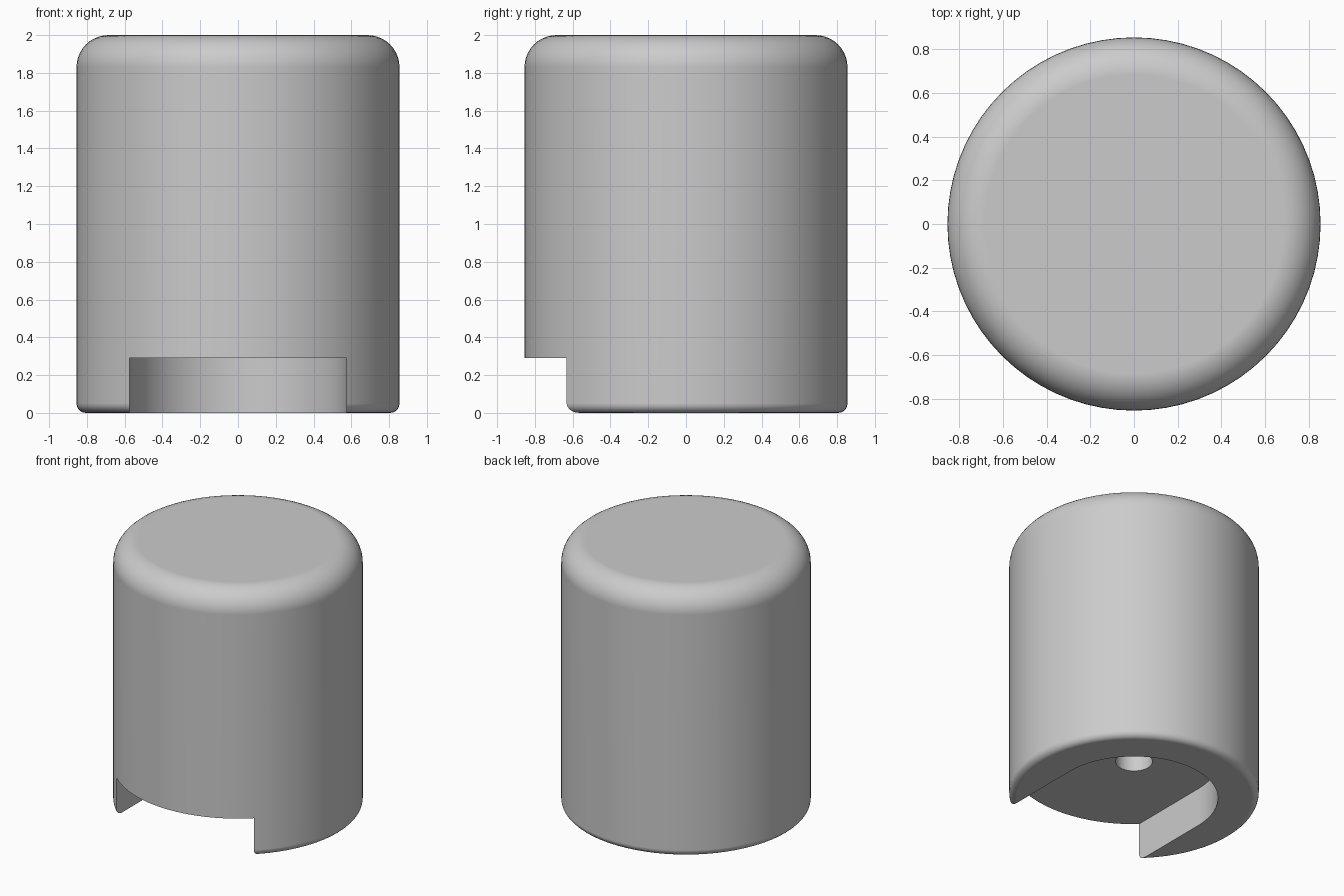
import bpy, bmesh, math

old = bpy.data.objects.get("Cube")
if old:
    bpy.data.objects.remove(old, do_unlink=True)

RADIUS, HEIGHT = 0.855, 2.0
TOP_ROUND, BASE_ROUND = 0.17, 0.05
SLOT_HALF, SLOT_TOP = 0.575, 0.29
HOLE_RADIUS, HOLE_TOP = 0.126, 1.2
SEGMENTS = 72

grey = bpy.data.materials.new("plain grey")
grey.use_nodes = True
colour = (0.6, 0.6, 0.6, 1)
grey.diffuse_color = colour
grey.node_tree.nodes["Principled BSDF"].inputs["Base Color"].default_value = colour


def arc(cx, cy, r, start, end, steps):
    """Points along a circular arc, angles in degrees."""
    angles = [math.radians(start + (end - start) * i / steps) for i in range(steps + 1)]
    return [(cx + r * math.cos(a), cy + r * math.sin(a)) for a in angles]


def make_object(name, bm):
    bmesh.ops.recalc_face_normals(bm, faces=bm.faces)
    mesh = bpy.data.meshes.new(name)
    bm.to_mesh(mesh)
    bm.free()
    mesh.materials.append(grey)
    obj = bpy.data.objects.new(name, mesh)
    bpy.context.collection.objects.link(obj)
    return obj


def lathe(name, profile):
    """Solid of revolution from (radius, z) points, closed by flat caps."""
    bm = bmesh.new()
    rings = []
    for r, z in profile:
        ring = arc(0, 0, r, 0, 360, SEGMENTS)[:-1]
        rings.append([bm.verts.new((x, y, z)) for x, y in ring])
    for low, high in zip(rings, rings[1:]):
        for i in range(SEGMENTS):
            j = (i + 1) % SEGMENTS
            bm.faces.new((low[i], low[j], high[j], high[i]))
    bm.faces.new(rings[0])
    bm.faces.new(rings[-1])
    return make_object(name, bm)


def prism(name, outline, z0, z1):
    """Extrude a flat outline between two heights."""
    bm = bmesh.new()
    face = bm.faces.new([bm.verts.new((x, y, z0)) for x, y in outline])
    side = bmesh.ops.extrude_face_region(bm, geom=[face])
    verts = [v for v in side["geom"] if isinstance(v, bmesh.types.BMVert)]
    bmesh.ops.translate(bm, verts=verts, vec=(0, 0, z1 - z0))
    return make_object(name, bm)


def cut(obj, cutter):
    mod = obj.modifiers.new("cut", 'BOOLEAN')
    mod.operation, mod.solver, mod.object = 'DIFFERENCE', 'EXACT', cutter
    cutter.hide_render = True
    bpy.context.view_layer.objects.active = obj
    bpy.ops.object.modifier_apply(modifier=mod.name)
    bpy.data.objects.remove(cutter, do_unlink=True)


# Round cap body with a large top rounding and a small base rounding
profile = arc(RADIUS - BASE_ROUND, BASE_ROUND, BASE_ROUND, -90, 0, 5)
profile += arc(RADIUS - TOP_ROUND, HEIGHT - TOP_ROUND, TOP_ROUND, 0, 90, 10)
body = lathe("cap_body", profile)

# U-shaped slot under the body, open to the front
outline = arc(0, 0, SLOT_HALF, 0, 180, 32) + [(-SLOT_HALF, -1), (SLOT_HALF, -1)]
cut(body, prism("slot_cutter", outline, -0.2, SLOT_TOP))

# Blind shaft hole in the slot ceiling
hole = arc(0, 0, HOLE_RADIUS, 0, 360, 32)[:-1]
cut(body, prism("hole_cutter", hole, 0.1, HOLE_TOP))

# Smooth curves, crisp slot and hole edges, flat end caps
for o in bpy.context.selected_objects:
    o.select_set(False)
body.select_set(True)
bpy.context.view_layer.objects.active = body
bpy.ops.object.shade_smooth_by_angle(angle=math.radians(30))
weighted = body.modifiers.new("flat caps", 'WEIGHTED_NORMAL')
weighted.keep_sharp = True
